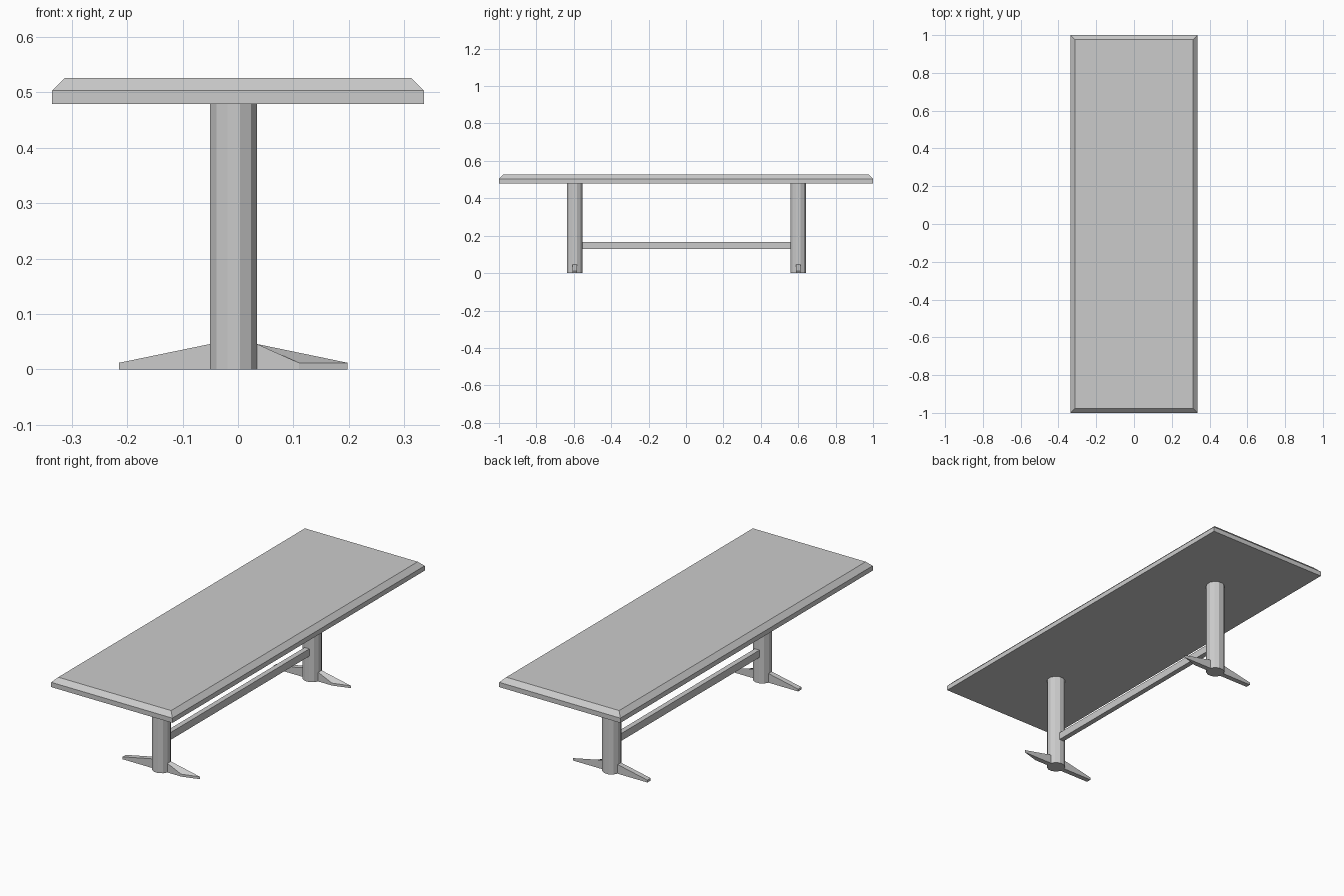
import bpy, bmesh, math
from mathutils import Matrix

if "Cube" in bpy.data.objects:
    bpy.data.objects.remove(bpy.data.objects["Cube"])

CX = -0.008          # the base sits slightly left of centre
LEG_Y = (-0.595, 0.6)
LEG_R = 0.044


def finish(bm, name):
    bmesh.ops.recalc_face_normals(bm, faces=bm.faces)
    mesh = bpy.data.meshes.new(name)
    bm.to_mesh(mesh)
    bm.free()
    obj = bpy.data.objects.new(name, mesh)
    bpy.context.collection.objects.link(obj)
    return obj


def loft(name, rings):
    """Join equal-length point rings with quads and cap both ends."""
    bm = bmesh.new()
    loops = [[bm.verts.new(p) for p in ring] for ring in rings]
    for a, b in zip(loops, loops[1:]):
        for i in range(len(a)):
            j = (i + 1) % len(a)
            bm.faces.new((a[i], a[j], b[j], b[i]))
    bm.faces.new(loops[0])
    bm.faces.new(loops[-1])
    return finish(bm, name)


def rect(hx, hy, z):
    return [(-hx, -hy, z), (hx, -hy, z), (hx, hy, z), (-hx, hy, z)]


# Table top with a bevelled upper rim
loft("table_top", [rect(0.336, 1.0, 0.479), rect(0.336, 1.0, 0.503),
                   rect(0.313, 0.977, 0.526)])

# Stretcher between the legs
y0, y1 = LEG_Y[0] + 0.041, LEG_Y[1] - 0.041
hw = 0.013
loft("stretcher", [[(CX - hw, y, 0.13), (CX + hw, y, 0.13),
                    (CX + hw, y, 0.167), (CX - hw, y, 0.167)] for y in (y0, y1)])


def foot(name, y, root, tip_front, tip_back):
    """Low wedge; separate tip positions let the end be cut at an angle."""
    yf, yb = y - 0.013, y + 0.013
    loft(name, [
        [(root, yf, 0), (root, yb, 0), (root, yb, 0.046), (root, yf, 0.046)],
        [(tip_front, yf, 0), (tip_back, yb, 0),
         (tip_back, yb, 0.012), (tip_front, yf, 0.012)]])


for side, y in zip(("front", "back"), LEG_Y):
    # Twelve-sided column
    bm = bmesh.new()
    bmesh.ops.create_cone(
        bm, cap_ends=True, segments=12, radius1=LEG_R, radius2=LEG_R, depth=0.479,
        matrix=Matrix.Translation((CX, y, 0.2395)) @ Matrix.Rotation(math.radians(15), 4, 'Z'))
    finish(bm, side + "_leg")
    # Square-ended left foot, oblique-ended right foot
    foot(side + "_left_foot", y, CX - 0.042, -0.215, -0.215)
    foot(side + "_right_foot", y, CX + 0.042, 0.11, 0.198)
